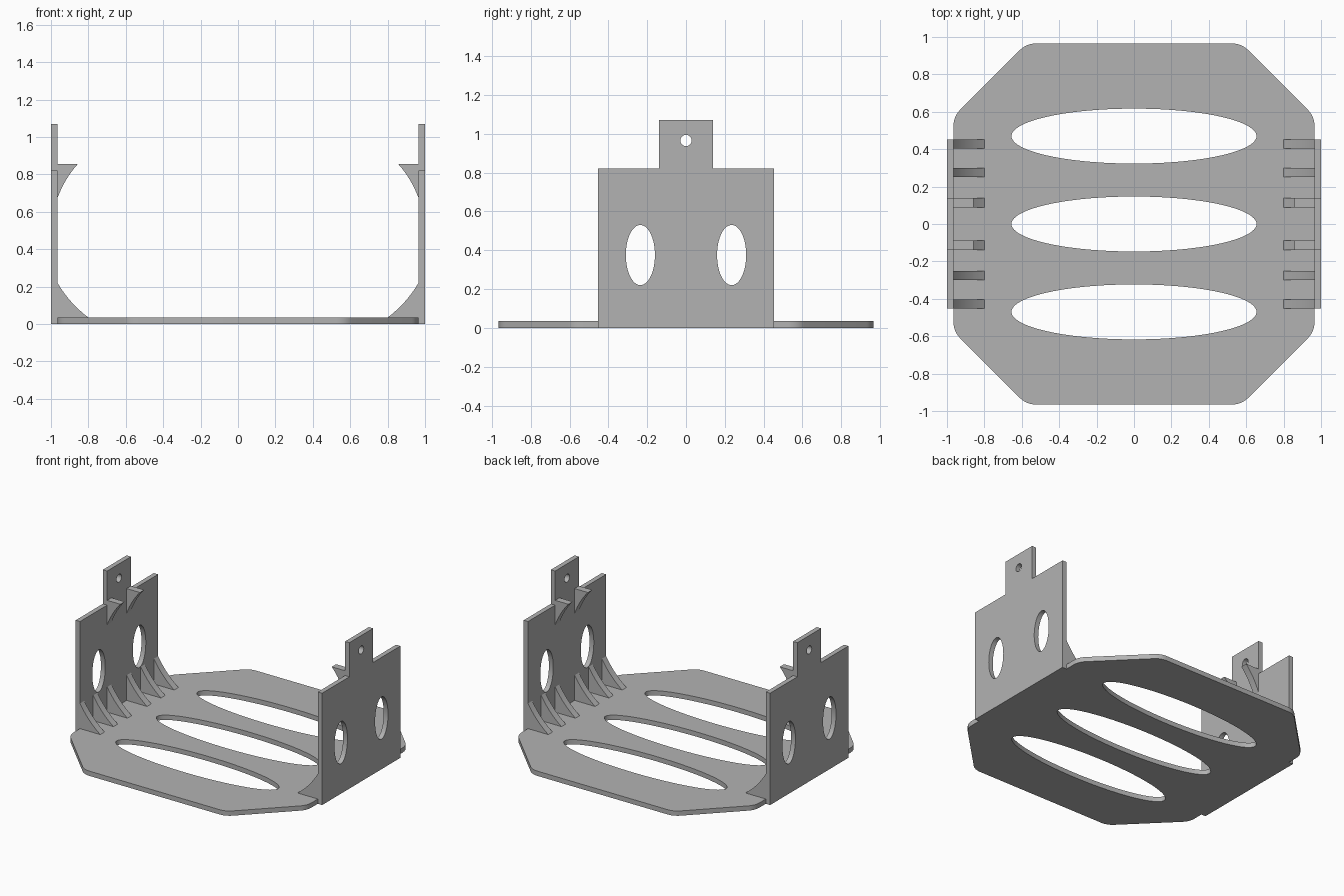
import bpy, bmesh, math
from mathutils import Vector

cube = bpy.data.objects.get("Cube")
if cube:
    bpy.data.objects.remove(cube, do_unlink=True)

grey = bpy.data.materials.new("plain grey")
grey.use_nodes = True
grey.diffuse_color = (0.45, 0.45, 0.45, 1)
grey.node_tree.nodes["Principled BSDF"].inputs["Base Color"].default_value = grey.diffuse_color

T = 0.035          # sheet thickness
INNER = 1 - T      # inner face of the side walls


def ellipse(cx, cy, rx, ry, n=64):
    return [(cx + rx * math.cos(math.tau * i / n), cy + ry * math.sin(math.tau * i / n))
            for i in range(n)]


def bend(a, b, c, n=8):
    """Quadratic curve from a to c, pulled towards b."""
    a, b, c = Vector(a), Vector(b), Vector(c)
    return [tuple(a * (1 - t) ** 2 + b * 2 * t * (1 - t) + c * t * t)
            for t in (i / n for i in range(n + 1))]


def rounded(points, reach):
    """Round every corner of a polygon."""
    out = []
    for i, p in enumerate(points):
        p = Vector(p)
        before = (Vector(points[i - 1]) - p).normalized()
        after = (Vector(points[(i + 1) % len(points)]) - p).normalized()
        out += bend(p + before * reach, p, p + after * reach)
    return out


def sheet(name, loops, low, high, place):
    """Extrude an outline with holes from low to high; place maps (u, v, w) to x, y, z."""
    curve = bpy.data.curves.new(name, "CURVE")
    curve.dimensions = "2D"
    curve.fill_mode = "BOTH"
    curve.extrude = (high - low) / 2
    for loop in loops:
        spline = curve.splines.new("POLY")
        spline.points.add(len(loop) - 1)
        for point, (u, v) in zip(spline.points, loop):
            point.co = (u, v, 0, 1)
        spline.use_cyclic_u = True
    helper = bpy.data.objects.new(name + "_outline", curve)
    bpy.context.collection.objects.link(helper)
    bpy.context.view_layer.update()
    mesh = bpy.data.meshes.new_from_object(
        helper.evaluated_get(bpy.context.evaluated_depsgraph_get()))
    bpy.data.objects.remove(helper, do_unlink=True)

    bm = bmesh.new()
    bm.from_mesh(mesh)
    bmesh.ops.remove_doubles(bm, verts=bm.verts, dist=0.0001)
    for v in bm.verts:
        v.co = place(v.co.x, v.co.y, v.co.z + (low + high) / 2)
    bmesh.ops.recalc_face_normals(bm, faces=bm.faces)
    for f in bm.faces:
        f.smooth = True
        f.material_index = 0
    bm.to_mesh(mesh)
    bm.free()
    mesh.set_sharp_from_angle(angle=math.radians(30))
    mesh.materials.clear()
    mesh.materials.append(grey)
    mesh.name = name
    obj = bpy.data.objects.new(name, mesh)
    bpy.context.collection.objects.link(obj)
    return obj


# Base plate: chamfered square with three long slots
E, C = 0.965, 0.575
octagon = [(E, -C), (E, C), (C, E), (-C, E), (-E, C), (-E, -C), (-C, -E), (C, -E)]
slots = [ellipse(0, y, 0.655, 0.147, 96) for y in (-0.47, 0, 0.47)]
sheet("base_plate", [rounded(octagon, 0.05)] + slots, 0, T, lambda u, v, w: (u, v, w))

# Side wall outline with a tab, two oval windows and a pin hole
W, S, TAB, TOP = 0.453, 0.82, 0.138, 1.07
wall = [(-W, 0), (W, 0), (W, S), (TAB, S), (TAB, TOP), (-TAB, TOP), (-TAB, S), (-W, S)]
holes = [ellipse(y, 0.375, 0.075, 0.155) for y in (-0.235, 0.235)]
holes.append(ellipse(0, 0.965, 0.029, 0.029, 32))

# Curved gusset and hook profiles
gusset = [(INNER, T)] + bend((INNER, 0.22), (0.9, 0.11), (0.8, T))
hook = [(INNER, 0.855)] + bend((0.857, 0.855), (0.925, 0.78), (INNER, 0.675))

for side, s in (("left", 1), ("right", -1)):
    sheet(side + "_wall", [wall] + holes, INNER, 1, lambda u, v, w: (s * w, u, v))
    across = lambda u, v, w: (s * u, w, v)
    for end, e in (("back", 1), ("front", -1)):
        for spot, y in (("inner", 0.113), ("middle", 0.275), ("outer", 0.428)):
            sheet(f"{side}_{end}_{spot}_gusset", [gusset],
                  e * y - 0.025, e * y + 0.025, across)
        sheet(f"{side}_{end}_hook", [hook], e * 0.113 - 0.025, e * 0.113 + 0.025, across)
